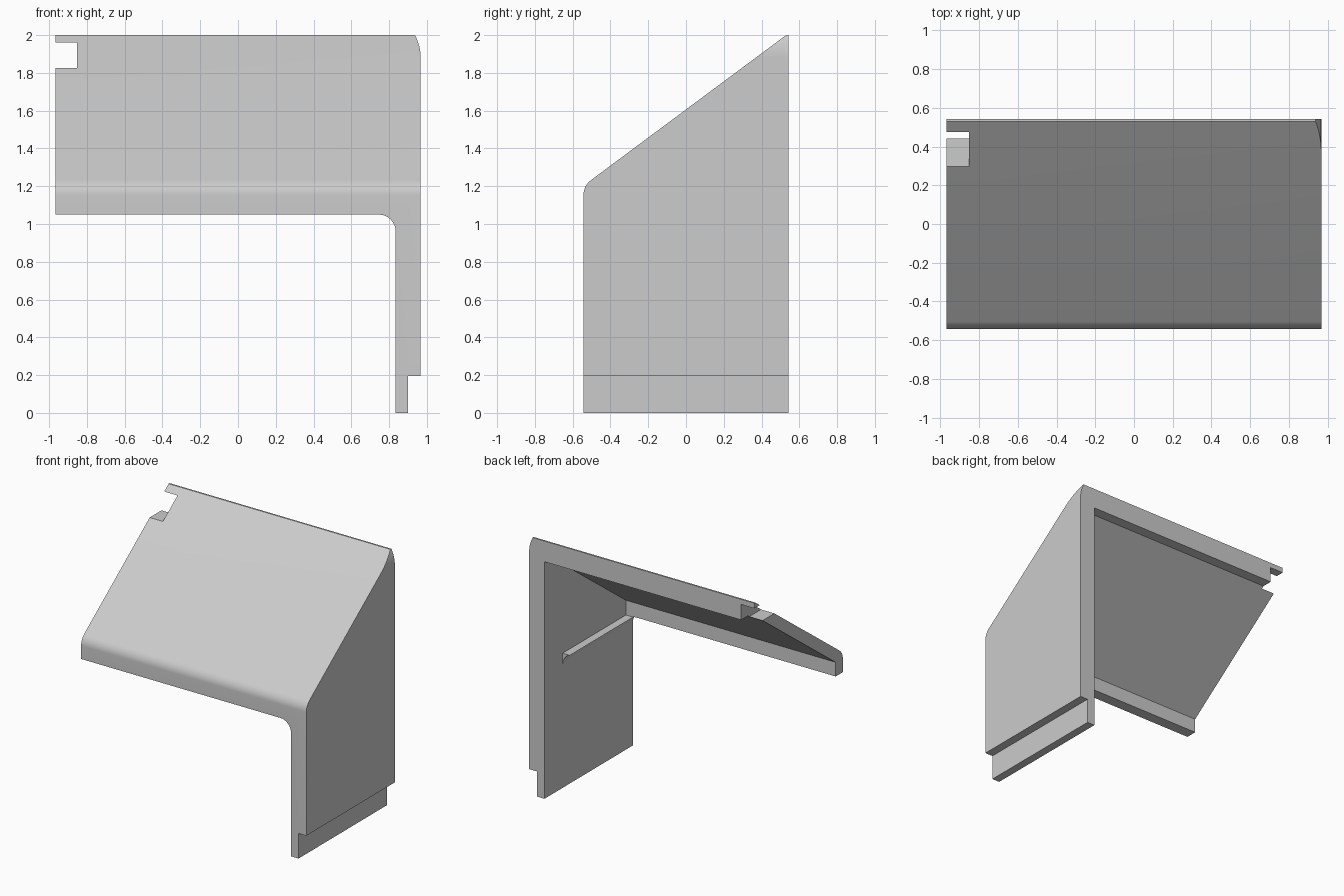
import bpy, bmesh, math
from mathutils import Vector

cube = bpy.data.objects.get("Cube")
if cube:
    bpy.data.objects.remove(cube, do_unlink=True)

W, D = 0.967, 0.543          # half width, half depth
WALL_IN = 0.835              # inner face of the side wall
EDGE_Z = 1.05                # lower edge of the front skirt


def arc(cx, cz, r, a0, a1, n=8):
    """Points on a circle from angle a0 to a1 in degrees."""
    angles = [math.radians(a0 + (a1 - a0) * i / n) for i in range(n + 1)]
    return [(cx + r * math.cos(a), cz + r * math.sin(a)) for a in angles]


def prism(name, profile, axis, start, end):
    """Extrude a 2D profile along x (profile is y, z) or y (profile is x, z)."""
    bm = bmesh.new()
    place = (lambda p: (start, *p)) if axis == "x" else (lambda p: (p[0], start, p[1]))
    face = bm.faces.new([bm.verts.new(place(p)) for p in profile])
    move = Vector((end - start, 0, 0)) if axis == "x" else Vector((0, end - start, 0))
    out = bmesh.ops.extrude_face_region(bm, geom=[face])
    verts = [v for v in out["geom"] if isinstance(v, bmesh.types.BMVert)]
    bmesh.ops.translate(bm, verts=verts, vec=move)
    bmesh.ops.recalc_face_normals(bm, faces=bm.faces)
    mesh = bpy.data.meshes.new(name)
    bm.to_mesh(mesh)
    bm.free()
    obj = bpy.data.objects.new(name, mesh)
    bpy.context.collection.objects.link(obj)
    return obj


def boolean(target, tool, operation):
    """Apply a boolean and remove the tool."""
    mod = target.modifiers.new(operation.title(), "BOOLEAN")
    mod.operation, mod.solver, mod.object = operation, "EXACT", tool
    bpy.context.view_layer.objects.active = target
    bpy.ops.object.modifier_apply(modifier=mod.name)
    bpy.data.objects.remove(tool, do_unlink=True)


# Front outline: stepped foot, rounded top corner, end notch, filleted inner corner
front = [(WALL_IN, 0), (0.9, 0), (0.9, 0.195), (W, 0.195)]
front += arc(W - 0.255, 1.88, 0.255, 0, 28.1)
front += [(-W, 2), (-W, 1.96), (-0.853, 1.96), (-0.853, 1.827), (-W, 1.827), (-W, EDGE_Z)]
front += arc(WALL_IN - 0.09, EDGE_Z - 0.09, 0.09, 90, 0)
shell = prism("hood_shell", front, "y", -D, D)

# Side outline: sloping roof with a rounded front edge
side = [(-D - 0.1, -0.1), (D + 0.1, -0.1), (D + 0.1, 2.0), (0.53, 2.0)]
slope = math.atan(0.743)
r = 0.1
tangent = r * math.tan((math.pi / 2 - slope) / 2)
corner_z = 1.606 - 0.743 * D
side += arc(-D + r, corner_z - tangent, r, 90 + math.degrees(slope), 180)
side += [(-D, -0.1)]
side[0:2] = [(D + 0.1, -0.1)]
boolean(shell, prism("side_outline", side, "x", -1.2, 1.2), "INTERSECT")

# Hollow: leaves roof, front skirt, rear beam and the short rail on the wall
hollow = [(-0.455, EDGE_Z - 0.005), (0.32, EDGE_Z - 0.005), (0.32, 0.955),
          (0.7, 0.955), (0.7, 1.84), (0.46, 1.84), (-0.455, 1.16)]
boolean(shell, prism("hollow", hollow, "x", -1.2, WALL_IN), "DIFFERENCE")

# Plain grey finish
grey = bpy.data.materials.new("light_grey")
grey.use_nodes = True
colour = (0.6, 0.6, 0.6, 1)
grey.diffuse_color = colour
grey.node_tree.nodes["Principled BSDF"].inputs["Base Color"].default_value = colour
shell.data.materials.clear()
shell.data.materials.append(grey)

bpy.ops.object.select_all(action="DESELECT")
shell.select_set(True)
bpy.context.view_layer.objects.active = shell
bpy.ops.object.shade_smooth_by_angle(angle=math.radians(25))
